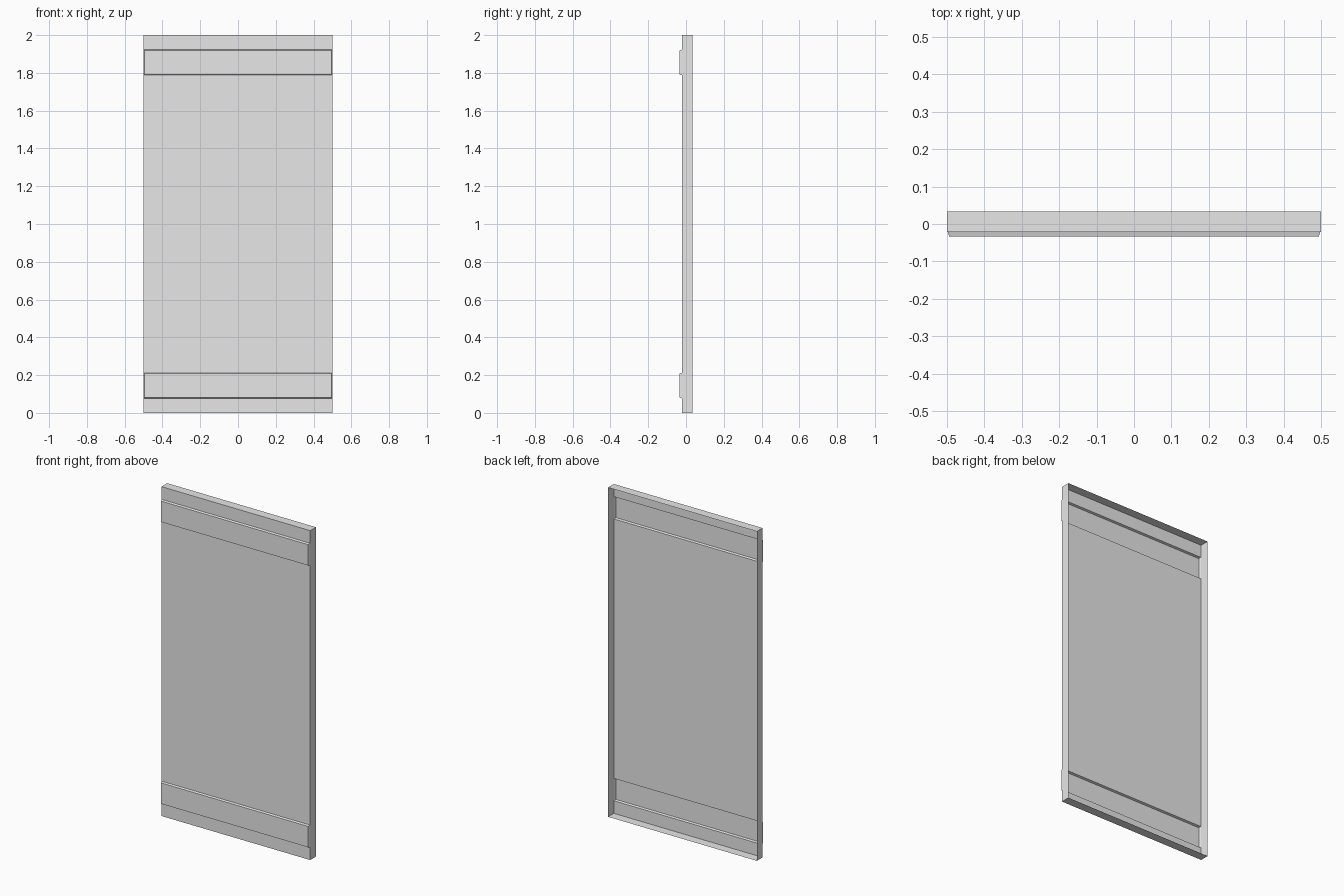
import bpy
import bmesh
from mathutils import Matrix, Vector

cube = bpy.data.objects.get("Cube")
if cube:
    bpy.data.objects.remove(cube, do_unlink=True)

WIDTH, HEIGHT = 1.0, 2.0
FRONT, BACK = -0.021, 0.034      # sheet face and rear rim
RIB_FRONT = -0.034               # face of the raised ribs
RIB_END = 0.498
RIB_LOW, RIB_HIGH = 0.077, 0.212

# Plain grey sheet metal
grey = bpy.data.materials.new("light_grey")
grey.use_nodes = True
grey.diffuse_color = (0.8, 0.8, 0.8, 1)
grey.node_tree.nodes["Principled BSDF"].inputs["Base Color"].default_value = (0.8, 0.8, 0.8, 1)

# Shallow tray, open at the back
bm = bmesh.new()
bmesh.ops.create_cube(bm, size=1, matrix=(
    Matrix.Translation((0, (FRONT + BACK) / 2, HEIGHT / 2))
    @ Matrix.Diagonal((WIDTH, BACK - FRONT, HEIGHT, 1))))
bm.normal_update()
bmesh.ops.delete(bm, geom=[f for f in bm.faces if f.normal.y > 0.9], context='FACES_ONLY')


def cut_front(point, normal):
    """Split the front sheet along a plane."""
    faces = [f for f in bm.faces if f.normal.y < -0.9]
    edges = {e for f in faces for e in f.edges}
    verts = {v for f in faces for v in f.verts}
    bmesh.ops.bisect_plane(bm, geom=list(verts) + list(edges) + faces,
                           plane_co=Vector(point), plane_no=Vector(normal))
    bm.normal_update()


# Outlines of the two horizontal ribs
ribs = [(RIB_LOW, RIB_HIGH), (HEIGHT - RIB_HIGH, HEIGHT - RIB_LOW)]
for x in (-RIB_END, RIB_END):
    cut_front((x, 0, 0), (1, 0, 0))
for low, high in ribs:
    for z in (low, high):
        cut_front((0, 0, z), (0, 0, 1))

# Press the ribs forward with slightly sloping sides
for low, high in ribs:
    rib = [f for f in bm.faces if f.normal.y < -0.9
           and low < f.calc_center_median().z < high
           and abs(f.calc_center_median().x) < RIB_END]
    bmesh.ops.inset_region(bm, faces=rib, thickness=0.004, use_even_offset=True)
    for v in {v for f in rib for v in f.verts}:
        v.co.y = RIB_FRONT
    bm.normal_update()

mesh = bpy.data.meshes.new("ribbed_panel")
bm.to_mesh(mesh)
bm.free()
mesh.materials.append(grey)
panel = bpy.data.objects.new("ribbed_panel", mesh)
bpy.context.collection.objects.link(panel)
